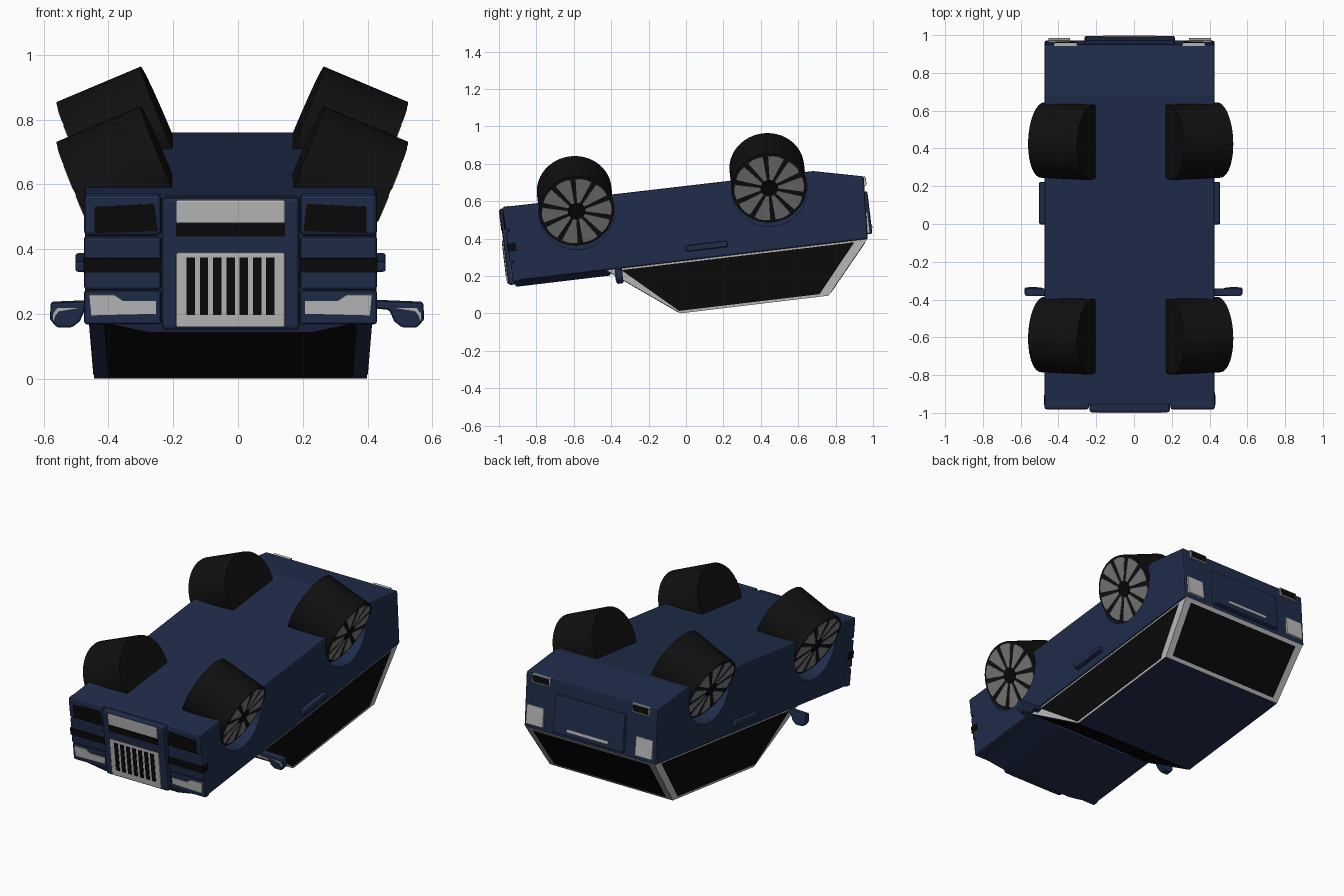
import bpy, bmesh
from math import radians, sin, cos, tau
from mathutils import Matrix, Vector

if "Cube" in bpy.data.objects:
    bpy.data.objects.remove(bpy.data.objects["Cube"])

CX = -0.023                      # centre line of the car
TILT = radians(6.8)              # the overturned car leans nose-down
parts = []

def material(name, c):
    m = bpy.data.materials.new(name)
    m.diffuse_color = (*c, 1)
    m.use_nodes = True
    m.node_tree.nodes["Principled BSDF"].inputs["Base Color"].default_value = m.diffuse_color
    return m

BLUE = material("blue_paint", (0.014, 0.026, 0.07))
BLACK = material("black", (0.003, 0.003, 0.003))
TYRE = material("tyre_black", (0.005, 0.005, 0.005))
SILVER = material("silver", (0.5, 0.5, 0.5))
RIM = material("rim_grey", (0.2, 0.2, 0.2))

def finish(name, bm, mat, bevel=0.0, smooth=False):
    bmesh.ops.recalc_face_normals(bm, faces=bm.faces)
    me = bpy.data.meshes.new(name)
    bm.to_mesh(me)
    bm.free()
    me.materials.append(mat)
    ob = bpy.data.objects.new(name, me)
    bpy.context.collection.objects.link(ob)
    if bevel:
        b = ob.modifiers.new("bevel", 'BEVEL')
        b.width, b.segments, b.limit_method = bevel, 2, 'ANGLE'
    if smooth:
        bpy.context.view_layer.objects.active = ob
        ob.select_set(True)
        bpy.ops.object.shade_smooth_by_angle(angle=radians(35))
        ob.select_set(False)
    parts.append(ob)
    return ob

def loft(name, a, b, mat, bevel=0.0):
    """Closed solid between two matching loops."""
    bm = bmesh.new()
    va, vb = [bm.verts.new(p) for p in a], [bm.verts.new(p) for p in b]
    bm.faces.new(va)
    bm.faces.new(vb[::-1])
    n = len(a)
    for i in range(n):
        bm.faces.new((va[i], vb[i], vb[(i + 1) % n], va[(i + 1) % n]))
    return finish(name, bm, mat, bevel)

def box(name, x0, x1, y0, y1, z0, z1, mat, bevel=0.0):
    r = [(x0, y0), (x1, y0), (x1, y1), (x0, y1)]
    return loft(name, [(x, y, z0) for x, y in r], [(x, y, z1) for x, y in r], mat, bevel)

def mid(name, h, y0, y1, z0, z1, mat, bevel=0.0):
    return box(name, CX - h, CX + h, y0, y1, z0, z1, mat, bevel)

def pair(name, a, b, y0, y1, z0, z1, mat, bevel=0.0):
    for s, side in ((-1, "left"), (1, "right")):
        x = sorted((CX + s * a, CX + s * b))
        box(f"{side}_{name}", *x, y0, y1, z0, z1, mat, bevel)

def plate(name, pts, y0, y1, mat, bevel=0.0):
    """Mirrored pair of upright plates from an (offset, z) outline."""
    for s, side in ((-1, "left"), (1, "right")):
        loft(f"{side}_{name}", [(CX + s * x, y0, z) for x, z in pts],
             [(CX + s * x, y1, z) for x, z in pts], mat, bevel)

# lower body
prof = [(-0.887, 0.28), (-0.887, 0.68), (0.765, 0.675), (1.03, 0.615), (1.012, 0.28)]
body = loft("body", [(CX - 0.45, y, z) for y, z in prof],
            [(CX + 0.45, y, z) for y, z in prof], BLUE, 0.01)

# raised bonnet
def ring(h, y0, y1, z):
    return [(CX - h, y0, z), (CX + h, y0, z), (CX + h, y1, z), (CX - h, y1, z)]
loft("bonnet", ring(0.41, -0.895, -0.36, 0.285), ring(0.25, -0.885, -0.38, 0.249), BLUE)

# cabin with glass panels laid on its four sloping sides
low, roof = ring(0.44, -0.40, 1.01, 0.282), ring(0.42, -0.029, 0.767, 0.004)
loft("cabin", low, roof, BLUE)

def panel(name, i, spans, mat, lift):
    a, b, c, d = [Vector(p) for p in (low[i], low[(i + 1) % 4], roof[(i + 1) % 4], roof[i])]
    n = (b - a).cross(d - a).normalized()
    if n.dot((a + b) / 2 - Vector((CX, 0.35, 0.15))) < 0:
        n = -n
    pts = [a.lerp(b, s).lerp(d.lerp(c, s), t) for s, t in spans]
    loft(name, [p - n * 0.004 for p in pts], [p + n * lift for p in pts], mat)

full = [(0, 0), (1, 0), (1, 1), (0, 1)]
panel("windscreen", 0, [(0.05, 0.03), (0.95, 0.03), (0.95, 0.98), (0.05, 0.98)], BLACK, 0.002)
panel("right_window_frame", 1, full, SILVER, 0.001)
panel("right_window", 1, [(0.05, 0.04), (0.955, 0.04), (0.93, 0.95), (0.015, 0.95)], BLACK, 0.003)
panel("rear_window_frame", 2, full, SILVER, 0.001)
panel("rear_window", 2, [(0.05, 0.06), (0.95, 0.06), (0.95, 0.94), (0.05, 0.94)], BLACK, 0.003)
panel("left_window_frame", 3, full, SILVER, 0.001)
panel("left_window", 3, [(0.045, 0.04), (0.95, 0.04), (0.985, 0.95), (0.07, 0.95)], BLACK, 0.003)

# nose: raised centre panel, badge-free plate, grille
mid("nose_panel", 0.2125, -0.925, -0.85, 0.262, 0.674, BLUE, 0.012)
mid("nose_plate", 0.168, -0.929, -0.90, 0.593, 0.667, SILVER, 0.006)
mid("nose_slot", 0.168, -0.928, -0.90, 0.553, 0.593, BLACK)
mid("grille", 0.168, -0.931, -0.90, 0.270, 0.503, SILVER, 0.006)
for i in range(7):
    x = CX - 0.123 + i * 0.041
    box("grille_slot", x - 0.013, x + 0.013, -0.933, -0.92, 0.31, 0.488, BLACK)

# nose: side clusters
pair("bumper_corner", 0.215, 0.452, -0.908, -0.86, 0.553, 0.682, BLUE, 0.012)
plate("bumper_vent", [(0.225, 0.567), (0.42, 0.562), (0.42, 0.643), (0.235, 0.652)], -0.911, -0.89, BLACK)
pair("bumper_bar", 0.215, 0.452, -0.904, -0.86, 0.385, 0.548, BLUE, 0.008)
pair("bumper_strip", 0.215, 0.454, -0.907, -0.86, 0.439, 0.483, BLACK)
pair("lamp_housing", 0.215, 0.452, -0.900, -0.86, 0.276, 0.38, BLUE, 0.008)
plate("headlamp", [(0.23, 0.31), (0.43, 0.305), (0.436, 0.369), (0.36, 0.369), (0.33, 0.349), (0.23, 0.349)],
      -0.904, -0.88, SILVER)

# tail
mid("boot_panel", 0.24, 1.0, 1.04, 0.305, 0.535, BLUE, 0.01)
mid("boot_strip", 0.14, 1.03, 1.044, 0.335, 0.352, SILVER)
pair("tail_lamp", 0.315, 0.43, 1.0, 1.028, 0.31, 0.425, SILVER)
pair("exhaust_tip", 0.28, 0.40, 0.99, 1.038, 0.565, 0.615, SILVER)
pair("exhaust_opening", 0.286, 0.394, 1.03, 1.040, 0.571, 0.609, BLACK)

# door handles
pair("door_handle", 0.44, 0.479, 0.04, 0.265, 0.327, 0.36, BLUE, 0.008)

# door mirrors with a pale lamp strip
outline = [(0.40, 0.262), (0.40, 0.285), (0.575, 0.278), (0.578, 0.225), (0.555, 0.2),
           (0.51, 0.2), (0.485, 0.22), (0.47, 0.255)]
strip = [(0.49, 0.262), (0.555, 0.262), (0.568, 0.245), (0.568, 0.22), (0.56, 0.24), (0.55, 0.252)]
CX_BODY, CX = CX, -0.003
plate("door_mirror", outline, -0.35, -0.312, BLUE, 0.008)
plate("mirror_strip", strip, -0.353, -0.34, SILVER)
CX = CX_BODY

# wheel arches cut from the body
bm = bmesh.new()
for s in (-1, 1):
    for y in (-0.516, 0.521):
        bmesh.ops.create_cone(bm, cap_ends=True, segments=40, radius1=0.203, radius2=0.203, depth=0.3,
            matrix=Matrix.Translation((CX + s * 0.46, y, 0.61)) @ Matrix.Rotation(radians(90), 4, 'Y'))
arch = finish("arch_cutter", bm, BLUE)
arch.hide_render = True
arch.hide_set(True)
cut = body.modifiers.new("arches", 'BOOLEAN')
cut.operation, cut.object, cut.solver = 'DIFFERENCE', arch, 'EXACT'

# splayed wheels: tyre, ten rim wedges, hub
def wheel(label, s, y):
    m = Matrix.Translation((-0.0175 + s * 0.465, y, 0.613)) @ Matrix.Rotation(s * radians(113), 4, 'Y')
    bm = bmesh.new()
    bmesh.ops.create_cone(bm, cap_ends=True, segments=48, radius1=0.2, radius2=0.2, depth=0.282,
                          matrix=m @ Matrix.Translation((0, 0, -0.141)))
    finish(label + "_tyre", bm, TYRE, smooth=True)
    bm = bmesh.new()
    for k in range(10):
        a = tau * (k + 0.5) / 10
        w = [(0.048, -0.16), (0.184, -0.235), (0.187, -0.08), (0.187, 0.08), (0.184, 0.235), (0.048, 0.16)]
        f = bm.faces.new([bm.verts.new(m @ Vector((r * cos(a + d), r * sin(a + d), 0.003))) for r, d in w])
        ext = bmesh.ops.extrude_face_region(bm, geom=[f])
        inward = m.to_3x3() @ Vector((0, 0, -0.006))
        bmesh.ops.translate(bm, vec=inward, verts=[v for v in ext["geom"] if isinstance(v, bmesh.types.BMVert)])
    finish(label + "_rim", bm, RIM)
    bm = bmesh.new()
    bmesh.ops.create_cone(bm, cap_ends=True, segments=24, radius1=0.046, radius2=0.042, depth=0.012, matrix=m)
    finish(label + "_hub", bm, BLACK)

for s, side in ((-1, "left"), (1, "right")):
    wheel(f"front_{side}", s, -0.516)
    wheel(f"rear_{side}", s, 0.521)

# lean the whole car
for ob in parts:
    ob.matrix_world = Matrix.Rotation(TILT, 4, 'X')
